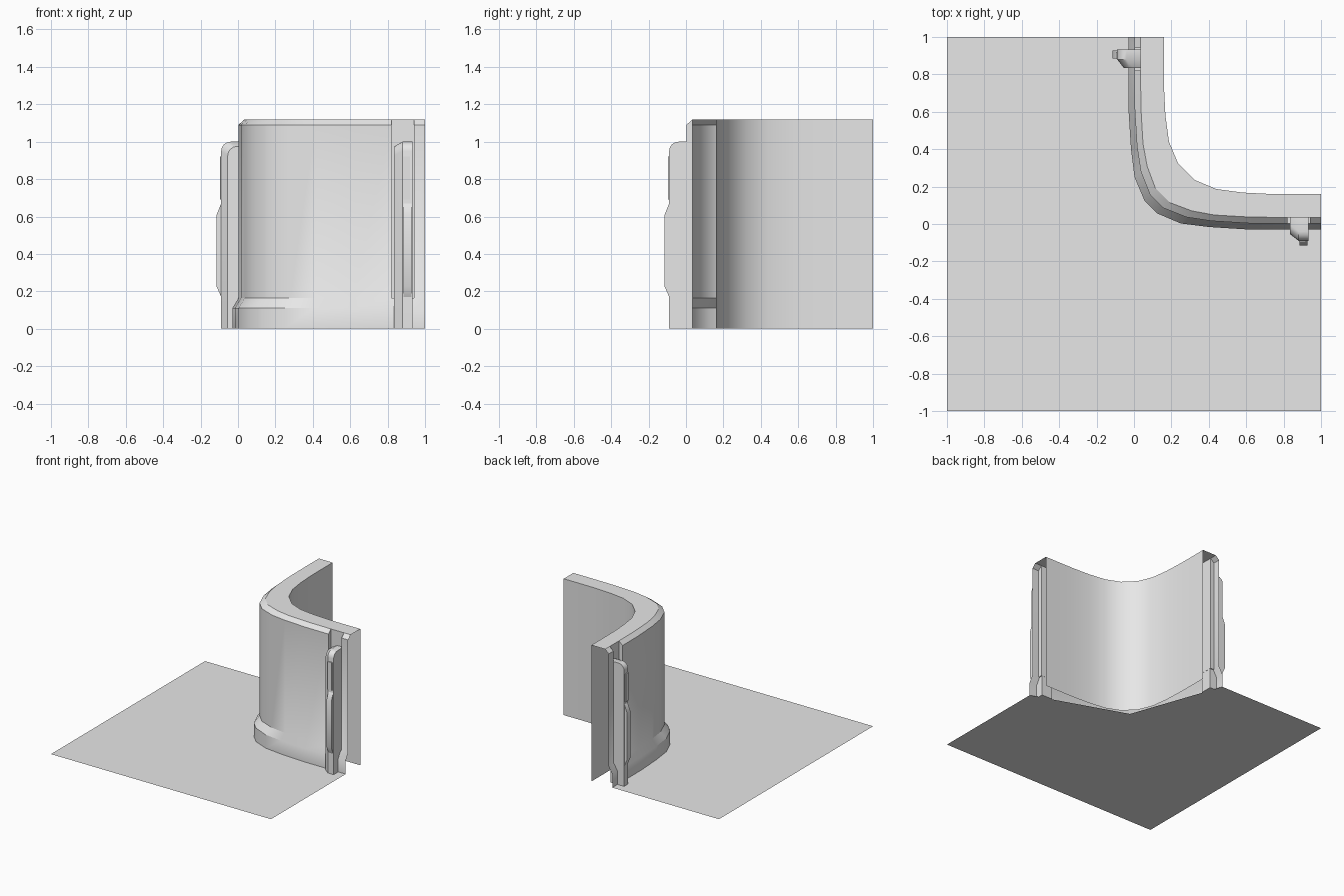
import bpy
import bmesh
import math

cube = bpy.data.objects.get("Cube")
if cube:
    bpy.data.objects.remove(cube, do_unlink=True)

grey = bpy.data.materials.new("plain_grey")
grey.use_nodes = True
grey.diffuse_color = (0.8, 0.8, 0.8, 1)
grey.node_tree.nodes["Principled BSDF"].inputs["Base Color"].default_value = (0.8, 0.8, 0.8, 1)


def finish(name, bm, solid=False):
    if solid:
        bmesh.ops.recalc_face_normals(bm, faces=bm.faces)
    mesh = bpy.data.meshes.new(name)
    bm.to_mesh(mesh)
    bm.free()
    mesh.materials.append(grey)
    obj = bpy.data.objects.new(name, mesh)
    bpy.context.collection.objects.link(obj)
    bpy.ops.object.select_all(action='DESELECT')
    obj.select_set(True)
    bpy.context.view_layer.objects.active = obj
    bpy.ops.object.shade_smooth_by_angle(angle=math.radians(32))
    return obj


def rail(x, bend):
    """Plan curve: straight end, bend, then the same swapped across the diagonal."""
    half = [(x, t) for t in (1, 0.94, 0.82)] + bend
    return half + [(b, a) for a, b in reversed(half)]


# Floor, with its inner edge tucked beneath the wall
bm = bmesh.new()
outline = [(-1, -1), (1, -1), (1, -0.03), (0.24, 0.24), (-0.03, 1), (-1, 1)]
bm.faces.new([bm.verts.new((x, y, 0)) for x, y in outline])
finish("floor", bm)

# Curved corner wall, open at the ends and underneath
foot = rail(-0.03, [(-0.03, 0.62), (-0.016, 0.4), (0.003, 0.25), (0.056, 0.125)])
top = rail(0.035, [(0.037, 0.62), (0.048, 0.43), (0.07, 0.31), (0.115, 0.19)])
inner = rail(0.16, [(0.161, 0.72), (0.168, 0.58), (0.187, 0.44), (0.235, 0.325)])
face = [((a + c) / 2, (b + d) / 2) for (a, b), (c, d) in zip(foot, top)]
LEDGE, RIM, HIGH = 0.165, 1.09, 1.12
levels = [(foot, 0), (foot, 0.11), (face, LEDGE), (face, RIM),
          (top, HIGH), (inner, HIGH), (inner, 0)]

bm = bmesh.new()
rings = [[bm.verts.new((x, y, z)) for x, y in line] for line, z in levels]
count = len(foot)
grooves = (1, count - 3)
for k in range(len(rings) - 1):
    for i in range(count - 1):
        if i in grooves and k in (2, 3):
            continue
        low, up = rings[k], rings[k + 1]
        bm.faces.new((low[i], low[i + 1], up[i + 1], up[i]))

# Grooves that hold the posts: back, ledge and two cheeks
for i in grooves:
    j = i + 1
    back = {s: bm.verts.new((*top[s], LEDGE)) for s in (i, j)}
    low, rim, high = rings[2], rings[3], rings[4]
    bm.faces.new((back[i], back[j], high[j], high[i]))
    bm.faces.new((low[i], low[j], back[j], back[i]))
    bm.faces.new((low[i], back[i], high[i], rim[i]))
    bm.faces.new((low[j], rim[j], high[j], back[j]))
finish("corner_wall", bm)


def loft(name, sections, place):
    """Join matching (out, z) outlines set at stations along a leg."""
    bm = bmesh.new()
    loops = [[bm.verts.new(place(t, o, z)) for o, z in pts] for t, pts in sections]
    size = len(loops[0])
    for a, b in zip(loops, loops[1:]):
        for i in range(size):
            j = (i + 1) % size
            bm.faces.new((a[i], a[j], b[j], b[i]))
    bm.faces.new(loops[0])
    bm.faces.new(loops[-1])
    finish(name, bm, solid=True)


def post_outline(out, height):
    """Side outline of a post with a rounded upper front corner."""
    r = 0.05
    arc = [(out - r + r * math.cos(a), height - r + r * math.sin(a))
           for a in (math.pi / 2 * s / 4 for s in range(5))]
    return [(-0.034, 0), (out, 0)] + arc + [(-0.034, height)]


legs = {
    "front": lambda t, o, z: (t, -o, z),
    "side": lambda t, o, z: (-o, t, z),
}
for leg, place in legs.items():
    # Post with one bevelled long edge
    full, slim = post_outline(0.09, 1.0), post_outline(0.055, 0.975)
    loft(leg + "_post", [(0.835, slim), (0.88, full), (0.932, full)], place)
    # Raised lower pad
    pad = [(0.08, 0.15), (0.09, 0.17), (0.114, 0.225), (0.114, 0.61), (0.09, 0.67), (0.08, 0.68)]
    loft(leg + "_post_pad", [(0.885, pad), (0.928, pad)], place)
    # Thin upper plate
    plate = [(0.088, 0.69), (0.097, 0.69), (0.097, 0.92), (0.088, 0.92)]
    loft(leg + "_post_plate", [(0.882, plate), (0.92, plate)], place)
